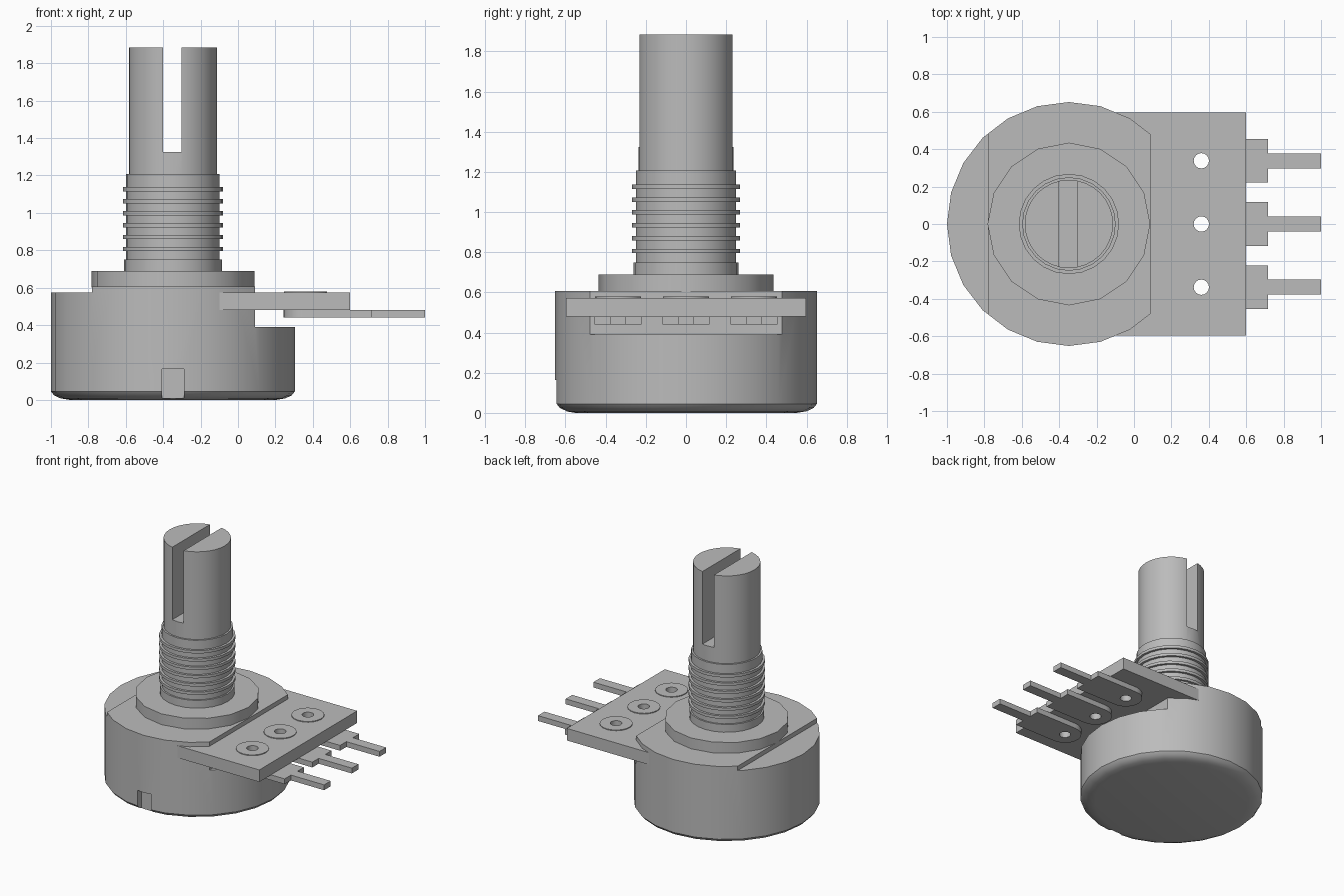
import bpy, bmesh, math
from mathutils import Vector

if "Cube" in bpy.data.objects:
    bpy.data.objects.remove(bpy.data.objects["Cube"], do_unlink=True)

AXIS_X = -0.348          # shaft axis
PIN_ROWS = (-0.338, 0, 0.338)
HOLE_X = 0.36

grey = bpy.data.materials.new("plain grey")
grey.use_nodes = True
grey.diffuse_color = (0.5, 0.5, 0.5, 1)
shader = next(n for n in grey.node_tree.nodes if n.type == "BSDF_PRINCIPLED")
shader.inputs["Base Color"].default_value = grey.diffuse_color


def make_object(name, bm):
    bmesh.ops.recalc_face_normals(bm, faces=bm.faces)
    mesh = bpy.data.meshes.new(name)
    bm.to_mesh(mesh)
    bm.free()
    mesh.materials.append(grey)
    obj = bpy.data.objects.new(name, mesh)
    bpy.context.collection.objects.link(obj)
    return obj


def lathe(name, profile, sides, x=AXIS_X, y=0):
    """Closed solid of revolution from (radius, z) points, bottom to top."""
    bm = bmesh.new()
    rings = []
    for r, z in profile:
        angles = [math.tau * i / sides for i in range(sides)]
        rings.append([bm.verts.new((x + r * math.cos(a), y + r * math.sin(a), z)) for a in angles])
    for low, high in zip(rings, rings[1:]):
        for i in range(sides):
            j = (i + 1) % sides
            bm.faces.new((low[i], low[j], high[j], high[i]))
    bm.faces.new(rings[0][::-1])
    bm.faces.new(rings[-1])
    return make_object(name, bm)


def prism(name, outline, z0, z1):
    """Flat outline extruded from z0 to z1."""
    bm = bmesh.new()
    face = bm.faces.new([bm.verts.new((x, y, z0)) for x, y in outline])
    top = bmesh.ops.extrude_face_region(bm, geom=[face])["geom"]
    verts = [v for v in top if isinstance(v, bmesh.types.BMVert)]
    bmesh.ops.translate(bm, verts=verts, vec=Vector((0, 0, z1 - z0)))
    return make_object(name, bm)


def box(name, x0, x1, y0, y1, z0, z1):
    return prism(name, [(x0, y0), (x1, y0), (x1, y1), (x0, y1)], z0, z1)


def cut(obj, *cutters):
    for cutter in cutters:
        cutter.hide_render = True
        mod = obj.modifiers.new("cut", "BOOLEAN")
        mod.operation = "DIFFERENCE"
        mod.solver = "EXACT"
        mod.object = cutter
    bpy.context.view_layer.update()
    graph = bpy.context.evaluated_depsgraph_get()
    result = bpy.data.meshes.new_from_object(obj.evaluated_get(graph))
    obj.modifiers.clear()
    obj.data = result
    for cutter in cutters:
        bpy.data.objects.remove(cutter, do_unlink=True)


def hole(y):
    return lathe("hole_cutter", [(0.041, 0.3), (0.041, 0.8)], 16, HOLE_X, y)


parts = []

# Round housing with rounded base, stepped top and a small front notch
housing = lathe("housing", [(0.55, 0), (0.60, 0.008), (0.635, 0.024), (0.652, 0.045), (0.652, 0.607)], 24)
cut(housing,
    box("left_step", -1.2, -0.78, -1, 1, 0.573, 1),
    box("right_step", 0.09, 1, -1, 1, 0.39, 1),
    box("notch", -0.406, -0.29, -1, -0.595, -0.1, 0.165))
parts.append(housing)

# Mounting collar
parts.append(lathe("collar", [(0.435, 0.60), (0.435, 0.69)], 16))

# Threaded bushing: one profile with repeated ridges
profile = [(0.262, 0.68), (0.262, 0.75), (0.25, 0.75)]
for i in range(6):
    z = 0.806 + 0.064 * i
    profile += [(0.25, z - 0.011), (0.268, z - 0.011), (0.268, z + 0.011), (0.25, z + 0.011)]
profile.append((0.25, 1.208))
parts.append(lathe("threaded_bushing", profile, 24))

# Slotted shaft
shaft = lathe("shaft", [(0.236, 1.19), (0.236, 1.885)], 32)
cut(shaft, box("slot", -0.4, -0.302, -0.5, 0.5, 1.325, 2))
parts.append(shaft)

# Terminal board with three holes
board = box("terminal_board", -0.12, 0.6, -0.597, 0.597, 0.48, 0.573)
cut(board, *[hole(y) for y in PIN_ROWS])
parts.append(board)

# Rivet heads and solder pins, one set per row
for i, row in enumerate(PIN_ROWS):
    rivet = lathe(f"rivet_{i + 1}", [(0.115, 0.57), (0.115, 0.579)], 20, HOLE_X, row)
    cut(rivet, hole(row))
    half = 0.117
    arc = [math.pi * (0.5 + k / 12) for k in range(13)]
    outline = [(HOLE_X + half * math.cos(a), row + half * math.sin(a)) for a in arc]
    outline += [(0.717, row - half), (0.717, row - 0.04), (1, row - 0.04),
                (1, row + 0.04), (0.717, row + 0.04), (0.717, row + half)]
    pin = prism(f"pin_{i + 1}", outline, 0.44, 0.481)
    cut(pin, hole(row))
    parts += [rivet, pin]

# Smooth the round walls while keeping edges crisp
bpy.ops.object.select_all(action="DESELECT")
for part in parts:
    part.select_set(True)
bpy.context.view_layer.objects.active = housing
bpy.ops.object.shade_smooth_by_angle(angle=math.radians(32))
